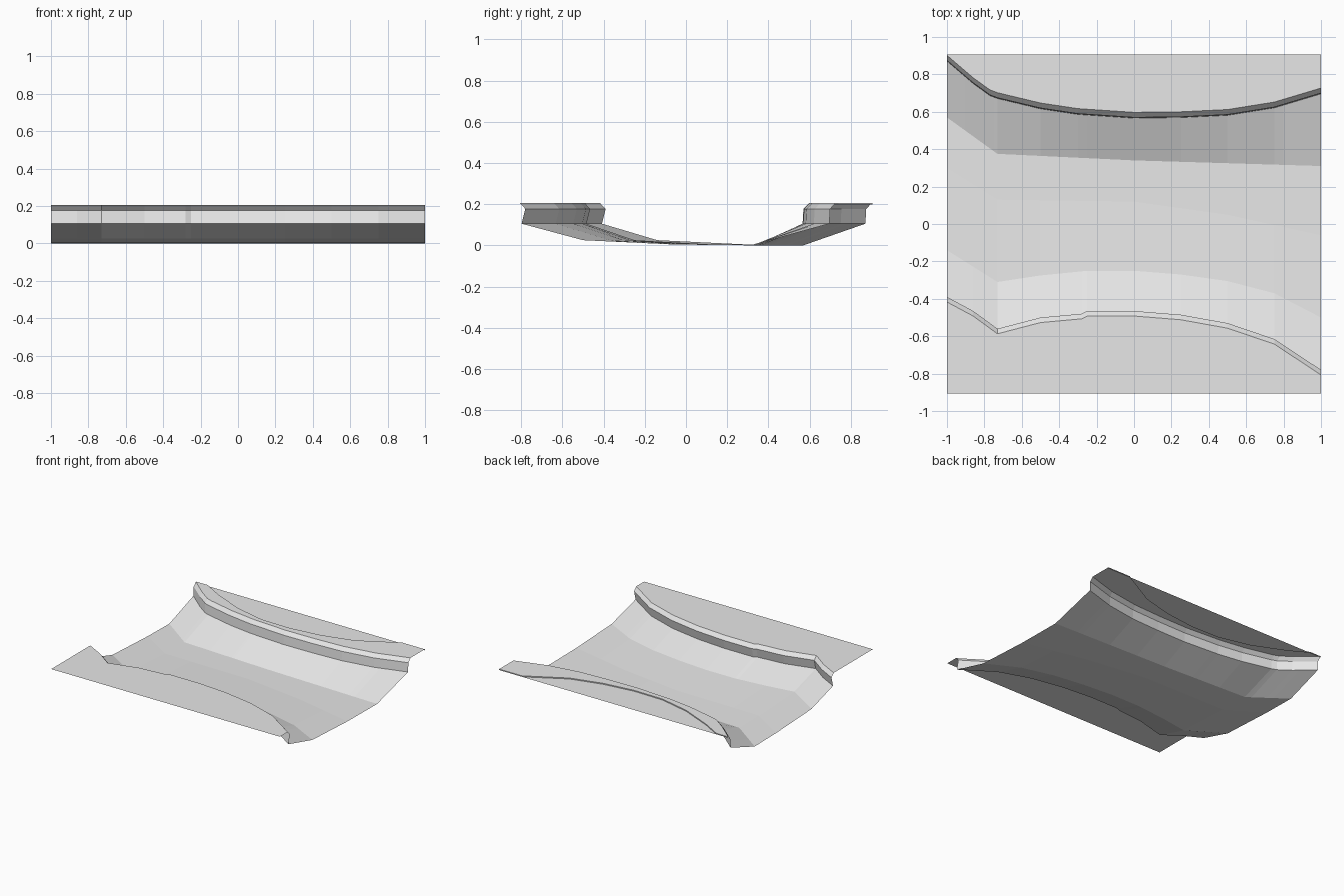
import bpy, bmesh

cube = bpy.data.objects.get("Cube")
if cube:
    bpy.data.objects.remove(cube)

# one stone grey for the whole tile
grey = bpy.data.materials.new("stone_grey")
grey.use_nodes = True
colour = (0.8, 0.8, 0.8, 1)
grey.diffuse_color = colour
grey.node_tree.nodes["Principled BSDF"].inputs["Base Color"].default_value = colour

TOP, LIP, BASE, EDGE = 0.205, 0.177, 0.105, 0.905
STEP = 0.008

# plan lines of the river, as (x, y)
front_rim = [(-1, -.39), (-.86, -.465), (-.73, -.56), (-.5, -.5), (-.28, -.48), (-.25, -.465),
             (0, -.465), (.25, -.485), (.5, -.53), (.75, -.615), (1, -.78)]
front_foot = [(-1, -.14), (-.73, -.31), (-.5, -.275), (-.25, -.25), (0, -.25), (.25, -.27),
              (.5, -.305), (.75, -.37), (1, -.5)]
middle = [(-1, .3), (-.73, .13), (0, .12), (.5, .05), (1, -.06)]
back_foot = [(-1, .57), (-.73, .375), (0, .34), (1, .31)]
back_rim = [(-1, .875), (-.86, .755), (-.77, .69), (-.73, .675), (-.5, .62), (-.3, .59),
            (0, .57), (.25, .573), (.5, .585), (.75, .625), (1, .7)]
ledge = [(-1, EDGE), (-.9, EDGE), (-.75, .82), (-.5, .71), (-.25, .65), (0, .645),
         (.25, .675), (.5, .74), (.8, EDGE), (1, EDGE)]
columns = sorted({p[0] for p in front_rim + back_rim + ledge})


def along(line, x):
    for (x0, y0), (x1, y1) in zip(line, line[1:]):
        if x <= x1:
            return y0 + (y1 - y0) * (x - x0) / (x1 - x0)
    return line[-1][1]


def finish(name, bm):
    mesh = bpy.data.meshes.new(name)
    bm.to_mesh(mesh)
    bm.free()
    mesh.materials.append(grey)
    bpy.context.collection.objects.link(bpy.data.objects.new(name, mesh))


def strip(name, rows):
    """Loft rows of (line, y shift, z), ordered from front to back."""
    bm = bmesh.new()
    grid = [[bm.verts.new((x, min(EDGE, along(line, x) + dy), z)) for x in columns]
            for line, dy, z in rows]
    for near, far in zip(grid, grid[1:]):
        for i in range(len(columns) - 1):
            bm.faces.new((near[i], near[i + 1], far[i + 1], far[i]))
    bmesh.ops.remove_doubles(bm, verts=bm.verts, dist=1e-5)
    finish(name, bm)


front_edge = [(-1, -EDGE), (1, -EDGE)]
back_edge = [(-1, EDGE), (1, EDGE)]

# flat banks
strip("front_bank", [(front_edge, 0, TOP), (front_rim, -.027, TOP)])
strip("back_bank", [(back_rim, .027, TOP), (ledge, 0, TOP)])
strip("back_ledge", [(ledge, 0, TOP), (ledge, 0, TOP - STEP), (back_edge, 0, TOP - STEP)])

# chamfered bank walls
strip("front_wall", [(front_rim, -.027, TOP), (front_rim, 0, LIP), (front_rim, -.018, BASE)])
strip("back_wall", [(back_rim, -.004, BASE), (back_rim, 0, LIP), (back_rim, .027, TOP)])

# sloped channel
strip("river_bed", [(front_rim, -.018, BASE), (front_foot, 0, .025), (middle, 0, .004),
                    (back_foot, 0, 0), (back_rim, -.004, BASE)])
